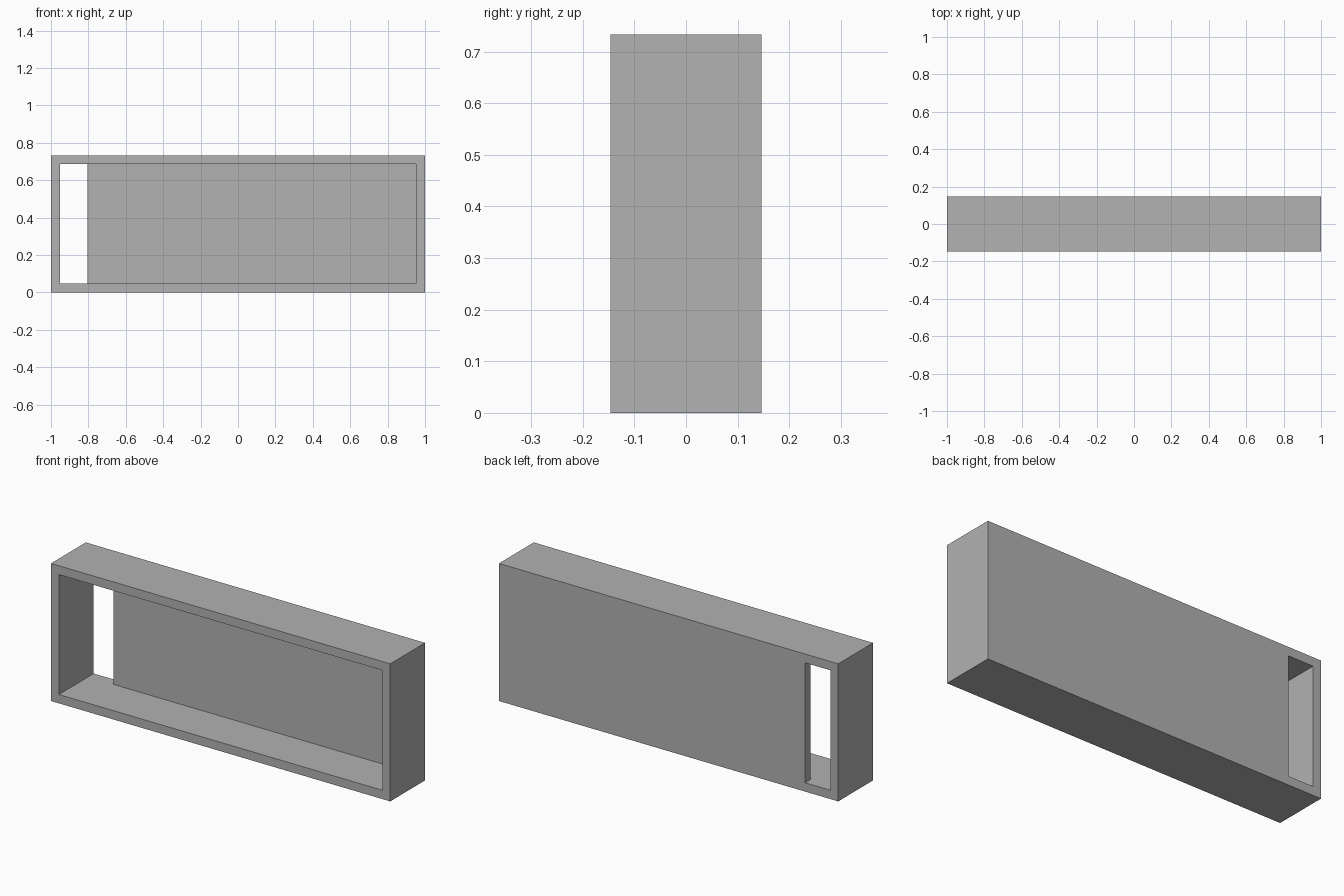
import bpy
import bmesh

if "Cube" in bpy.data.objects:
    bpy.data.objects.remove(bpy.data.objects["Cube"], do_unlink=True)

WIDTH, DEPTH, HEIGHT = 2.0, 0.293, 0.733
WALL = 0.047          # thickness of the frame and the back panel
SLOT_EDGE = -0.805    # free edge of the back panel

grey = bpy.data.materials.new("plain_grey")
grey.use_nodes = True
colour = (0.445, 0.445, 0.445, 1)
grey.diffuse_color = colour
grey.node_tree.nodes["Principled BSDF"].inputs["Base Color"].default_value = colour


def prism(name, plan, bottom, top):
    """Extrude a plan outline upward into a closed solid."""
    bm = bmesh.new()
    base = bm.faces.new([bm.verts.new((x, y, bottom)) for x, y in plan])
    grown = bmesh.ops.extrude_face_region(bm, geom=[base])["geom"]
    verts = [v for v in grown if isinstance(v, bmesh.types.BMVert)]
    bmesh.ops.translate(bm, verts=verts, vec=(0, 0, top - bottom))
    bmesh.ops.recalc_face_normals(bm, faces=bm.faces)
    mesh = bpy.data.meshes.new(name)
    bm.to_mesh(mesh)
    bm.free()
    mesh.materials.append(grey)
    obj = bpy.data.objects.new(name, mesh)
    bpy.context.collection.objects.link(obj)
    return obj


# Solid block for the frame and back panel
x, y = WIDTH / 2, DEPTH / 2
box_frame = prism("box_frame", [(-x, -y), (x, -y), (x, y), (-x, y)], 0, HEIGHT)

# L-shaped cutter: open front recess plus the slot through the back
inner, panel_front, past = x - WALL, y - WALL, y + 0.1
recess_cutter = prism(
    "recess_cutter",
    [(-inner, -past), (inner, -past), (inner, panel_front),
     (SLOT_EDGE, panel_front), (SLOT_EDGE, past), (-inner, past)],
    WALL, HEIGHT - WALL)
recess_cutter.hide_render = True
recess_cutter.hide_viewport = True

# Hollow out the block
cut = box_frame.modifiers.new("recess", "BOOLEAN")
cut.operation = "DIFFERENCE"
cut.solver = "EXACT"
cut.object = recess_cutter
